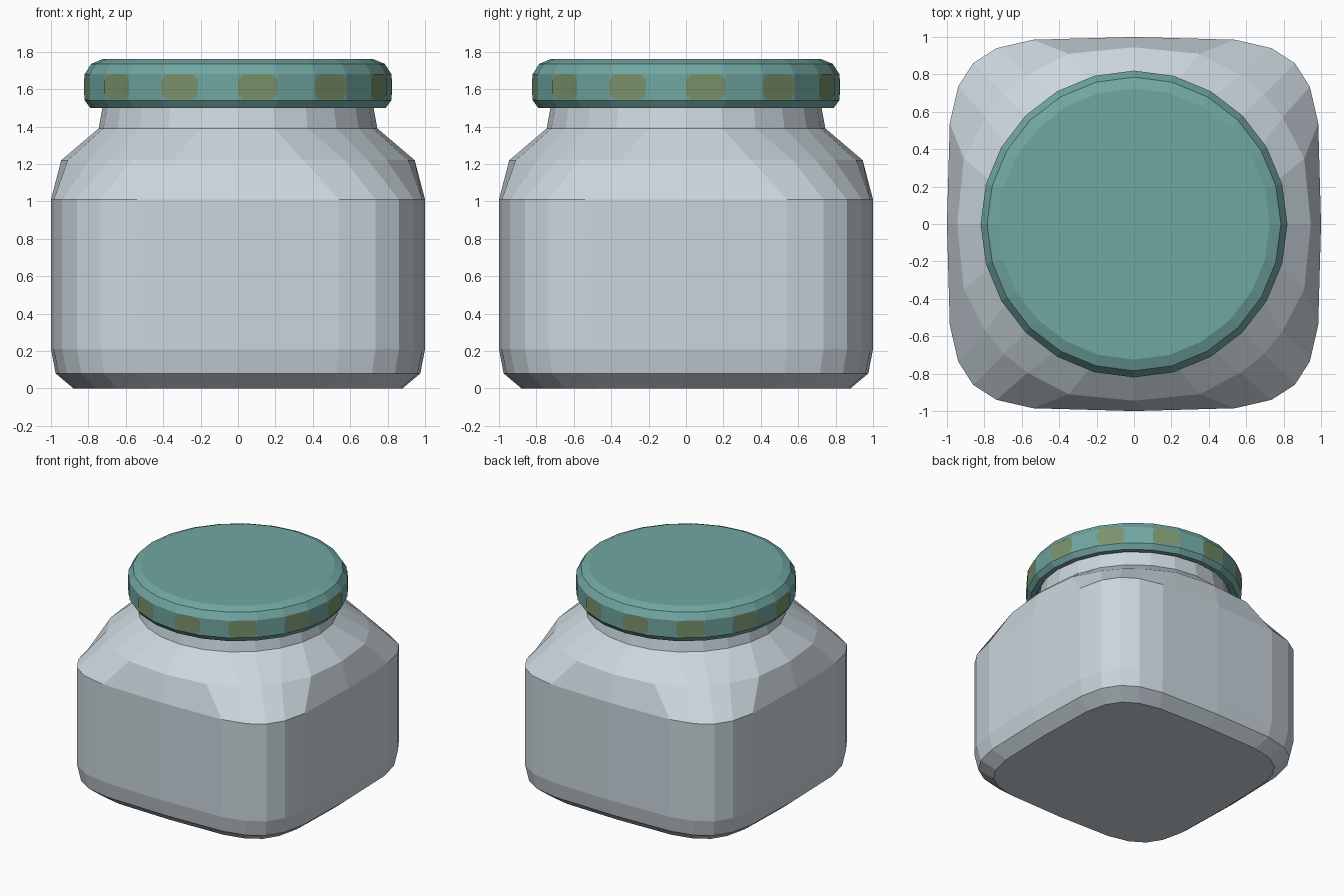
import bpy
import math

cube = bpy.data.objects.get("Cube")
if cube:
    bpy.data.objects.remove(cube, do_unlink=True)


def material(name, rgb):
    # sRGB bytes to linear values
    lin = [((c / 255 + 0.055) / 1.055) ** 2.4 for c in rgb] + [1.0]
    mat = bpy.data.materials.new(name)
    mat.use_nodes = True
    mat.diffuse_color = lin
    mat.node_tree.nodes["Principled BSDF"].inputs["Base Color"].default_value = lin
    return mat


def add_mesh(name, verts, faces, mat):
    mesh = bpy.data.meshes.new(name)
    mesh.from_pydata(verts, [], faces)
    mesh.materials.append(mat)
    obj = bpy.data.objects.new(name, mesh)
    bpy.context.collection.objects.link(obj)
    return obj


def loft(name, rings, mat):
    # Joins rings of equal length and caps both ends
    n = len(rings[0])
    verts = [v for ring in rings for v in ring]
    faces = [(k * n + i, k * n + (i + 1) % n, (k + 1) * n + (i + 1) % n, (k + 1) * n + i)
             for k in range(len(rings) - 1) for i in range(n)]
    faces.append(tuple(reversed(range(n))))
    faces.append(tuple(range(len(verts) - n, len(verts))))
    return add_mesh(name, verts, faces, mat)


def circle(r, z):
    return [(r * math.cos(i * math.tau / SIDES), r * math.sin(i * math.tau / SIDES), z)
            for i in range(SIDES)]


def rounded_square(octant, scale, z):
    # Mirrors half a corner across the diagonal, then turns it four times
    corner = octant + [(y, x) for x, y in reversed(octant[1:-1])]
    ring = []
    for _ in range(4):
        ring += [(x * scale, y * scale, z) for x, y in corner]
        corner = [(-y, x) for x, y in corner]
    return ring


SIDES = 24
glass = material("pale grey glass", (203, 214, 221))
teal = material("teal lid", (113, 167, 162))
olive = material("olive patch", (122, 147, 108))

# Jar: rounded square body blending into a round neck
wall = [(1, 0), (0.985, 0.54), (0.94, 0.735), (0.86, 0.86)]
shoulder = [(0.945, 0), (0.91, 0.35), (0.795, 0.57), (0.695, 0.695)]
loft("jar_body", [
    rounded_square(wall, 0.88, 0),
    rounded_square(wall, 0.975, 0.08),
    rounded_square(wall, 1, 0.21),
    rounded_square(wall, 1, 1.01),
    rounded_square(shoulder, 1, 1.22),
    circle(0.745, 1.39),
    circle(0.725, 1.5),
    circle(0.71, 1.6),
], glass)

# Lid: bevelled disc with a recessed underside
LID_R = 0.82
lid_profile = [(0.74, 1.56), (0.75, 1.5), (0.79, 1.5), (LID_R, 1.54),
               (LID_R, 1.68), (0.785, 1.735), (0.725, 1.76)]
loft("lid", [circle(r, z) for r, z in lid_profile], teal)

# Patches: thin clipped plates on every second side of the lid
half = LID_R * math.sin(math.pi / SIDES)
apothem = LID_R * math.cos(math.pi / SIDES) + 0.003
low, high, cut = 1.545, 1.68, 0.03
outline = [(-half + cut, low), (half - cut, low), (half, low + cut), (half, high - cut),
           (half - cut, high), (-half + cut, high), (-half, high - cut), (-half, low + cut)]
verts, faces = [], []
for k in range(0, SIDES, 2):
    a = (k + 0.5) * math.tau / SIDES
    faces.append(tuple(range(len(verts), len(verts) + len(outline))))
    verts += [(apothem * math.cos(a) - u * math.sin(a),
               apothem * math.sin(a) + u * math.cos(a), z) for u, z in outline]
add_mesh("lid_patches", verts, faces, olive)
